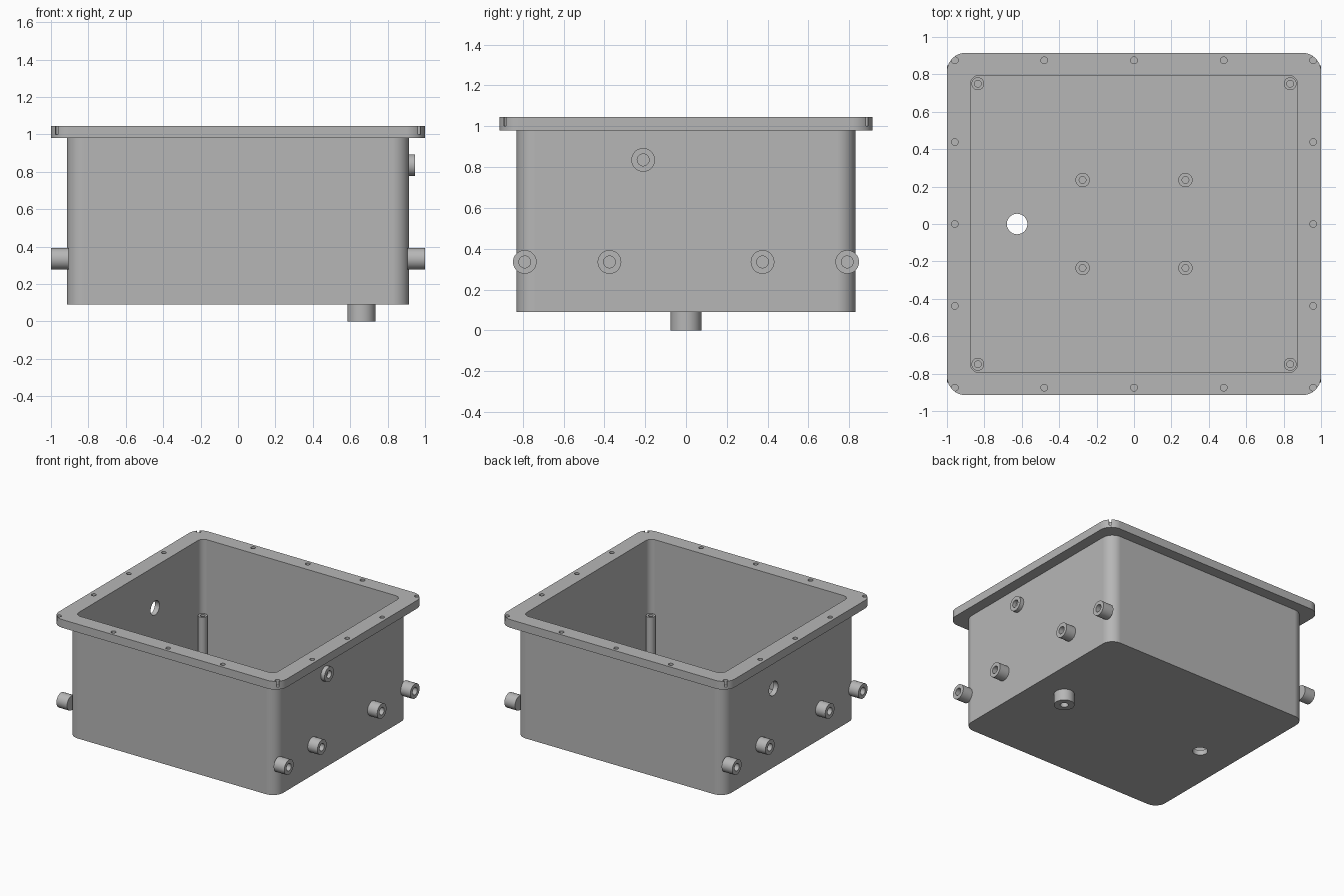
import bpy, bmesh
from math import pi, sin, cos, radians
from mathutils import Matrix, Vector

if "Cube" in bpy.data.objects:
    bpy.data.objects.remove(bpy.data.objects["Cube"])

grey = bpy.data.materials.new("plain_grey")
grey.use_nodes = True
grey.diffuse_color = (0.47, 0.47, 0.47, 1)
grey.node_tree.nodes["Principled BSDF"].inputs["Base Color"].default_value = grey.diffuse_color


def make(name, bm):
    bmesh.ops.recalc_face_normals(bm, faces=bm.faces)
    mesh = bpy.data.meshes.new(name)
    bm.to_mesh(mesh)
    bm.free()
    mesh.materials.append(grey)
    ob = bpy.data.objects.new(name, mesh)
    bpy.context.collection.objects.link(ob)
    return ob


def activate(ob):
    bpy.ops.object.select_all(action='DESELECT')
    ob.select_set(True)
    bpy.context.view_layer.objects.active = ob


def smooth(ob):
    activate(ob)
    bpy.ops.object.shade_smooth_by_angle(angle=radians(30))


def slab(name, hx, hy, r, z0, z1, steps=12):
    """Upright block with rounded vertical corners."""
    bm = bmesh.new()
    ring = []
    for q, (sx, sy) in enumerate([(1, 1), (-1, 1), (-1, -1), (1, -1)]):
        for i in range(steps + 1):
            a = (q + i / steps) * pi / 2
            ring.append(bm.verts.new((sx * (hx - r) + r * cos(a), sy * (hy - r) + r * sin(a), z0)))
    base = bm.faces.new(ring)
    top = bmesh.ops.extrude_face_region(bm, geom=[base], use_keep_orig=True)["geom"]
    bmesh.ops.translate(bm, verts=[v for v in top if isinstance(v, bmesh.types.BMVert)], vec=(0, 0, z1 - z0))
    return make(name, bm)


def pins(name, places, r, length, direction):
    """Solid cylinders centred on the given places, used for drilling."""
    bm = bmesh.new()
    turn = Vector((0, 0, 1)).rotation_difference(Vector(direction)).to_matrix().to_4x4()
    for p in places:
        bmesh.ops.create_cone(bm, cap_ends=True, segments=32, radius1=r, radius2=r, depth=length,
                              matrix=Matrix.Translation(p) @ turn)
    return make(name, bm)


def cut(ob, cutters):
    activate(ob)
    for c in cutters:
        c.hide_render = True
        mod = ob.modifiers.new("cut", 'BOOLEAN')
        mod.operation = 'DIFFERENCE'
        mod.solver = 'EXACT'
        mod.object = c
        bpy.ops.object.modifier_apply(modifier=mod.name)


def boss(name, start, direction, length, r, hole, depth):
    """Lathed round boss with a blind hole in its outer end."""
    bm = bmesh.new()
    profile = [(0, 0), (r, 0), (r, length), (hole, length), (hole, length - depth), (0, length - depth)]
    verts = [bm.verts.new((x, 0, z)) for x, z in profile]
    edges = [bm.edges.new(pair) for pair in zip(verts, verts[1:])]
    bmesh.ops.spin(bm, geom=verts + edges, cent=(0, 0, 0), axis=(0, 0, 1), angle=2 * pi, steps=36)
    bmesh.ops.remove_doubles(bm, verts=bm.verts, dist=0.0005)
    turn = Vector((0, 0, 1)).rotation_difference(Vector(direction)).to_matrix().to_4x4()
    bm.transform(Matrix.Translation(start) @ turn)
    smooth(make(name, bm))


# Open box and its top flange
body = slab("box_body", 0.915, 0.83, 0.09, 0.09, 0.98)
flange = slab("top_flange", 1, 0.915, 0.1, 0.98, 1.045)
cavity = slab("cavity_cutter", 0.875, 0.795, 0.05, 0.13, 1.2)

# Drilled holes: one in the side wall, one in the floor, a row round the flange
wall_hole = pins("wall_hole_cutter", [(-0.9, 0.21, 0.715)], 0.056, 0.2, (1, 0, 0))
floor_hole = pins("floor_hole_cutter", [(-0.625, 0, 0.1)], 0.055, 0.2, (0, 0, 1))
screws = [(x, y, 1.045) for x in (-0.958, -0.48, 0, 0.48, 0.958) for y in (-0.875, 0.875)]
screws += [(x, y, 1.045) for x in (-0.958, 0.958) for y in (-0.438, 0, 0.438)]
screw_holes = pins("screw_hole_cutter", screws, 0.018, 0.09, (0, 0, 1))

cut(body, [cavity, wall_hole, floor_hole])
cut(flange, [cavity, screw_holes])
for c in (cavity, wall_hole, floor_hole, screw_holes):
    bpy.data.objects.remove(c)
for ob in (body, flange):
    smooth(ob)
    ob.modifiers.new("even_shading", 'WEIGHTED_NORMAL').keep_sharp = True

# Mounting bosses on both side walls
for side, s in (("left", 1), ("right", -1)):
    for i, y in enumerate((-0.79, -0.375, 0.375, 0.79)):
        boss(f"{side}_mount_boss_{i + 1}", (s * 0.907, y, 0.335), (s, 0, 0), 0.093, 0.058, 0.029, 0.07)

# Short upper boss and the boss under the floor
boss("upper_port_boss", (0.907, -0.21, 0.835), (1, 0, 0), 0.04, 0.058, 0.029, 0.03)
boss("bottom_port_boss", (0.66, 0, 0.095), (0, 0, -1), 0.095, 0.075, 0.03, 0.06)

# Tall corner posts and short floor standoffs inside
for sx in (-1, 1):
    for sy in (-1, 1):
        where = ("right" if sx < 0 else "left") + ("_front" if sy < 0 else "_back")
        boss(f"corner_post_{where}", (sx * 0.835, sy * 0.75, 0.125), (0, 0, 1), 0.335, 0.034, 0.018, 0.1)
        boss(f"floor_standoff_{where}", (sx * 0.275, sy * 0.235, 0.125), (0, 0, 1), 0.085, 0.038, 0.018, 0.07)
